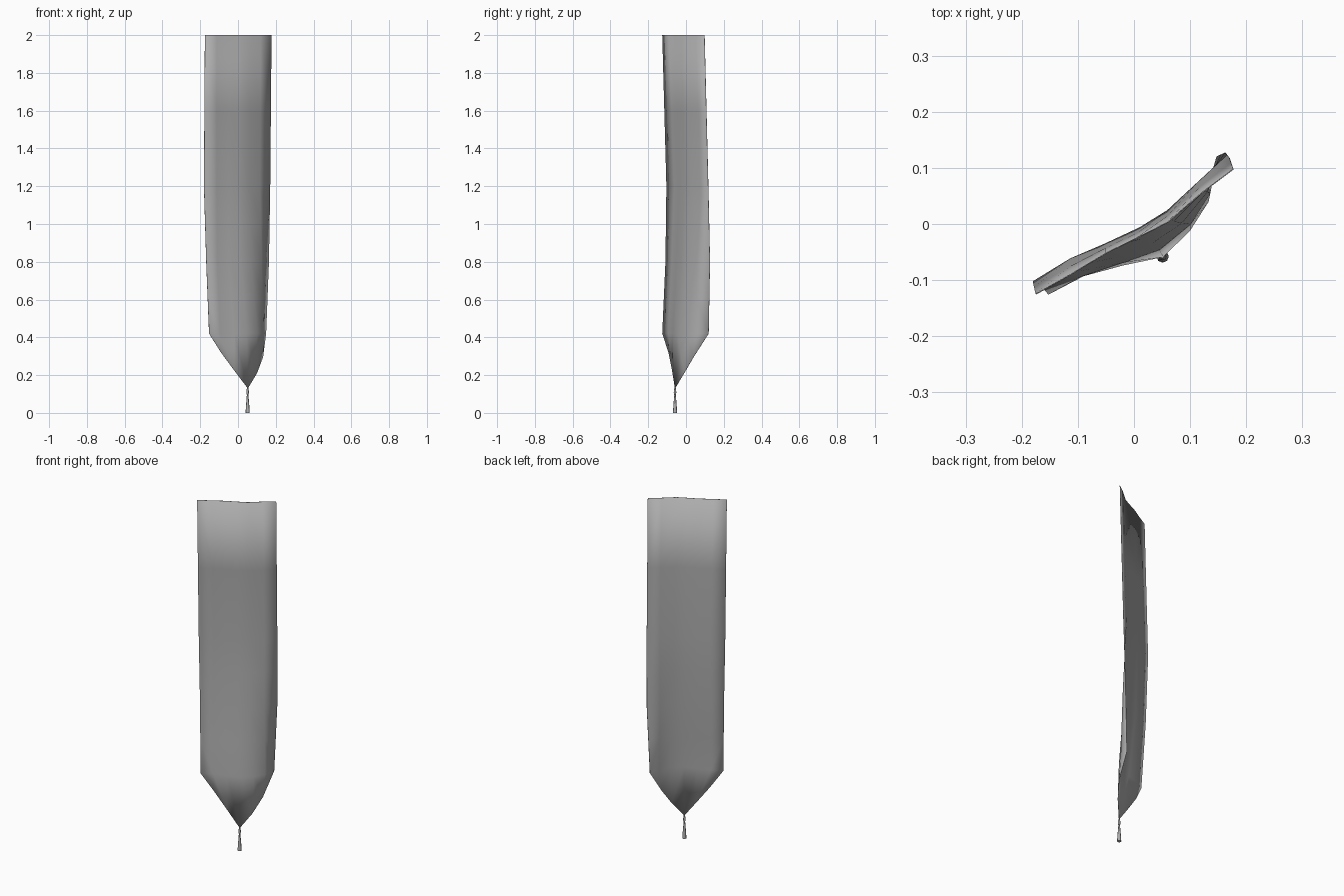
import bpy
import math

cube = bpy.data.objects.get("Cube")
if cube:
    bpy.data.objects.remove(cube, do_unlink=True)

cloth = bpy.data.materials.new("grey cloth")
cloth.use_nodes = True
GREY = (0.42, 0.42, 0.42, 1)
cloth.diffuse_color = GREY
cloth.node_tree.nodes["Principled BSDF"].inputs["Base Color"].default_value = GREY


def make_object(name, verts, faces, angle):
    mesh = bpy.data.meshes.new(name)
    mesh.from_pydata(verts, [], faces)
    mesh.materials.append(cloth)
    obj = bpy.data.objects.new(name, mesh)
    bpy.context.collection.objects.link(obj)
    bpy.ops.object.select_all(action="DESELECT")
    obj.select_set(True)
    bpy.context.view_layer.objects.active = obj
    bpy.ops.object.shade_smooth_by_angle(angle=math.radians(angle))
    return obj


def blend(a, b, t):
    return tuple(p + (q - p) * t for p, q in zip(a, b))


# Cross-sections of the hanging cloth, from its right edge to its left edge
sections = {
    2.0: [(-.175, -.125), (-.113, -.09), (-.05, -.052), (.005, -.025),
          (.06, .003), (.12, .055), (.177, .098)],
    1.2: [(-.18, -.103), (-.113, -.062), (-.05, -.035), (.01, -.007),
          (.06, .024), (.115, .075), (.17, .118)],
    0.8: [(-.168, -.108), (-.11, -.075), (-.05, -.05), (.015, -.025),
          (.07, .005), (.125, .06), (.163, .127)],
    0.42: [(-.153, -.125), (-.095, -.093), (-.02, -.068), (.045, -.045),
           (.1, 0), (.135, .055), (.148, .12)],
}
# Pointed lower hem
hem = [(-.153, -.125, .42), (-.09, -.092, .32), (-.02, -.073, .225),
       (.052, -.058, .13), (.1, -.01, .21), (.132, .04, .295), (.148, .12, .42)]

keys = [[(x, y, z) for x, y in pts] for z, pts in sections.items()]
rows = []
for upper, lower in zip(keys, keys[1:]):
    rows += [upper, [blend(a, b, .5) for a, b in zip(upper, lower)]]
rows.append(keys[-1])
cols = len(hem)
verts = [p for row in rows for p in row]
faces = [(r * cols + c, (r + 1) * cols + c, (r + 1) * cols + c + 1, r * cols + c + 1)
         for r in range(len(rows) - 1) for c in range(cols - 1)]

# Hem row shares its two corners with the last full row
base = (len(rows) - 1) * cols
first = len(verts)
verts += hem[1:-1]
low = [base] + list(range(first, first + cols - 2)) + [base + cols - 1]
for c in range(cols - 1):
    face = [base + c, low[c], low[c + 1], base + c + 1]
    faces.append(tuple(dict.fromkeys(face)))

banner = make_object("banner_cloth", verts, faces, 60)
thin = banner.modifiers.new("thin", "SOLIDIFY")
thin.thickness = 0.002
thin.offset = 0

# Tassel: lathed profile of (radius, height) below the point
profile = [(.011, 0), (.009, .035), (.005, .085), (.004, .095),
           (.007, .107), (.006, .118), (.003, .135)]
SIDES = 8
cx, cy = .051, -.058
tv = [(cx + r * math.cos(math.tau * i / SIDES), cy + r * math.sin(math.tau * i / SIDES), z)
      for r, z in profile for i in range(SIDES)]
tf = [(k * SIDES + i, k * SIDES + (i + 1) % SIDES,
       (k + 1) * SIDES + (i + 1) % SIDES, (k + 1) * SIDES + i)
      for k in range(len(profile) - 1) for i in range(SIDES)]
tf.append(tuple(reversed(range(SIDES))))
tf.append(tuple(range(len(tv) - SIDES, len(tv))))
make_object("tassel", tv, tf, 60)
